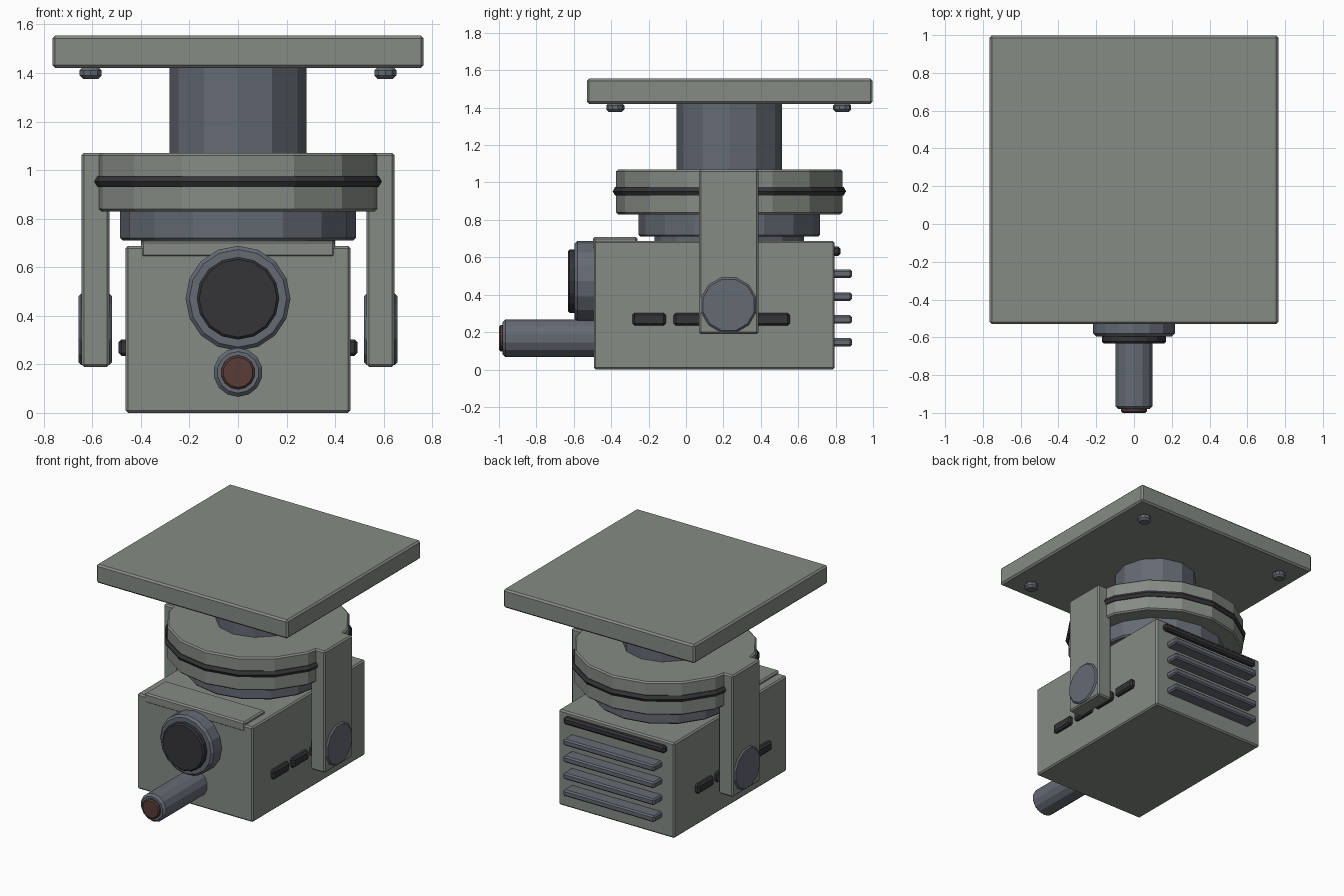
import bpy
from math import pi, radians

if "Cube" in bpy.data.objects:
    bpy.data.objects.remove(bpy.data.objects["Cube"])

CY = 0.232  # y of the swivel axis


def material(name, rgb):
    m = bpy.data.materials.new(name)
    m.diffuse_color = (*rgb, 1)
    m.use_nodes = True
    m.node_tree.nodes["Principled BSDF"].inputs["Base Color"].default_value = m.diffuse_color
    return m


PAINT = material("grey_green_paint", (0.24, 0.26, 0.235))
STEEL = material("blue_grey_steel", (0.13, 0.145, 0.175))
DARK = material("dark_rubber", (0.035, 0.035, 0.04))
RED = material("red_glass", (0.10, 0.045, 0.04))


def finish(name, mat, bevel):
    o = bpy.context.object
    o.name = name
    o.data.materials.append(mat)
    if bevel:
        b = o.modifiers.new("bevel", 'BEVEL')
        b.width = bevel
        b.segments = 1
        b.limit_method = 'ANGLE'
        b.angle_limit = radians(50)
    return o


def box(name, x, y, z, mat=PAINT, bevel=0.01):
    """Box from (min, max) ranges."""
    bpy.ops.mesh.primitive_cube_add(size=1, location=[(a + b) / 2 for a, b in (x, y, z)])
    o = bpy.context.object
    o.scale = [b - a for a, b in (x, y, z)]
    bpy.ops.object.transform_apply(location=False, rotation=False, scale=True)
    return finish(name, mat, bevel)


def cyl(name, axis, centre, r, span, sides, mat, bevel=0.01, turn=0.0):
    """Cylinder along an axis; centre gives the other two coordinates in order."""
    mid, length = sum(span) / 2, span[1] - span[0]
    loc = list(centre)
    loc.insert('xyz'.index(axis), mid)
    bpy.ops.mesh.primitive_cylinder_add(vertices=sides, radius=r, depth=length)
    o = bpy.context.object
    o.rotation_euler = (0, 0, turn)
    bpy.ops.object.transform_apply(location=False, rotation=True, scale=False)
    o.rotation_euler = {'x': (0, pi / 2, 0), 'y': (pi / 2, 0, 0), 'z': (0, 0, 0)}[axis]
    o.location = loc
    return finish(name, mat, bevel)


# ceiling plate, bolts and column
box("mount_plate", (-0.765, 0.765), (-0.53, 0.998), (1.42, 1.555), bevel=0.012)
for sx in (-1, 1):
    for y in (-0.378, 0.835):
        cyl("plate_bolt", 'z', (sx * 0.607, y), 0.048, (1.376, 1.425), 10, STEEL, 0.014)
cyl("column", 'z', (0, CY), 0.282, (1.05, 1.44), 12, STEEL)

# swivel disc with rubber ring and lower bearing
cyl("swivel_disc", 'z', (0, CY), 0.605, (0.83, 1.07), 16, PAINT)
bpy.ops.mesh.primitive_torus_add(location=(0, CY, 0.953), major_segments=16, minor_segments=6,
                                 major_radius=0.598, minor_radius=0.026)
finish("seal_ring", DARK, 0)
cyl("bearing", 'z', (0, CY), 0.485, (0.71, 0.84), 16, STEEL)
cyl("bearing_neck", 'z', (0, CY), 0.40, (0.67, 0.72), 16, STEEL, 0)

# camera housing and raised front cover
box("housing", (-0.463, 0.463), (-0.493, 0.795), (0, 0.688))
box("top_cover", (-0.40, 0.40), (-0.497, -0.26), (0.64, 0.709))

# arms, pivots and side vents, mirrored
for s in (-1, 1):
    xr = lambda a, b: tuple(sorted((s * a, s * b)))
    box("yoke_arm", xr(0.53, 0.645), (0.07, 0.388), (0.19, 1.07))
    cyl("pivot", 'x', (0.228, 0.345), 0.152, xr(0.52, 0.656), 12, STEEL, 0.01, radians(15))
    for i in range(4):
        y = -0.197 + 0.221 * i
        box("side_vent", xr(0.45, 0.492), (y - 0.09, y + 0.09), (0.235, 0.303), DARK, 0.012)

# main lens
cyl("lens_ring", 'y', (0, 0.472), 0.216, (-0.595, -0.46), 16, STEEL, 0.015)
cyl("lens_glass", 'y', (0, 0.472), 0.17, (-0.632, -0.58), 16, DARK, 0.01)

# lower barrel with red tip
cyl("barrel", 'y', (0, 0.167), 0.101, (-0.98, -0.46), 14, STEEL, 0.015)
cyl("barrel_tip", 'y', (0, 0.167), 0.07, (-1.0, -0.96), 14, RED, 0.008)

# cooling fins and dark rear bar
for i in range(4):
    z = 0.146 + 0.122 * i
    box("cooling_fin", (-0.365, 0.365), (0.77, 0.887), (z - 0.023, z + 0.023), STEEL)
box("rear_bar", (-0.405, 0.405), (0.77, 0.827), (0.608, 0.658), DARK, 0.012)
